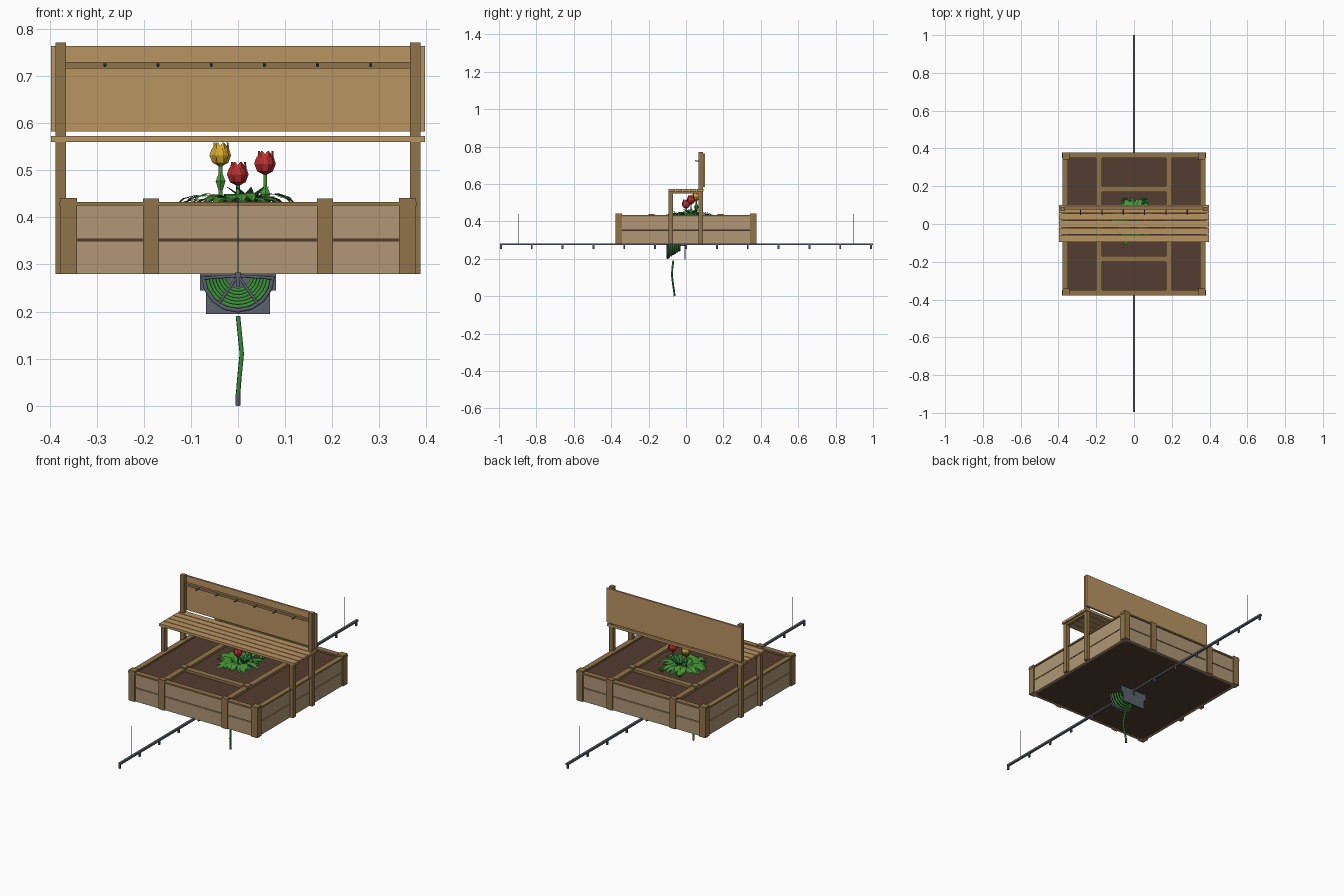
import bpy, bmesh, math, random
from mathutils import Vector, Matrix

random.seed(4)
cube = bpy.data.objects.get("Cube")
if cube:
    bpy.data.objects.remove(cube)


def material(name, r, g, b):
    m = bpy.data.materials.new(name)
    m.use_nodes = True
    col = [(c / 255) ** 2.2 for c in (r, g, b)] + [1]
    m.diffuse_color = col
    m.node_tree.nodes["Principled BSDF"].inputs["Base Color"].default_value = col
    return m


LIGHT = material("light wood", 184, 147, 98)
DARK = material("dark wood", 143, 115, 75)
BOARD = material("pale board", 175, 150, 117)
SOIL = material("soil", 84, 63, 52)
LEAF = material("leaf green", 75, 150, 58)
SHADE = material("deep green", 48, 112, 62)
RED = material("petal red", 190, 52, 52)
YELLOW = material("petal yellow", 215, 170, 50)
STEEL = material("steel", 92, 98, 110)
HOSE = material("hose green", 62, 140, 62)


def finish(name, bm, mat):
    me = bpy.data.meshes.new(name)
    bm.to_mesh(me)
    bm.free()
    me.materials.append(mat)
    ob = bpy.data.objects.new(name, me)
    bpy.context.collection.objects.link(ob)
    return ob


def boxes(name, mat, spans):
    """One object from boxes given as (x range, y range, z range)."""
    bm = bmesh.new()
    for span in spans:
        mid = Vector([(a + b) / 2 for a, b in span])
        size = [abs(b - a) for a, b in span]
        bmesh.ops.create_cube(bm, size=1, matrix=Matrix.Translation(mid) @ Matrix.Diagonal(size + [1]))
    return finish(name, bm, mat)


def around(c, half):
    return (c - half, c + half)


def tube(name, mat, paths, radius, sides=1):
    cu = bpy.data.curves.new(name, "CURVE")
    cu.dimensions = "3D"
    cu.bevel_depth, cu.bevel_resolution, cu.use_fill_caps = radius, sides, True
    for path in paths:
        sp = cu.splines.new("POLY")
        sp.points.add(len(path) - 1)
        for p, co in zip(sp.points, path):
            p.co = (*co, 1)
    ob = bpy.data.objects.new(name, cu)
    bpy.context.collection.objects.link(ob)
    cu.materials.append(mat)
    bpy.ops.object.select_all(action="DESELECT")
    ob.select_set(True)
    bpy.context.view_layer.objects.active = ob
    bpy.ops.object.convert(target="MESH")


def blade(bm, origin, angle, profile, fold):
    """Pointed folded strip; profile lists (reach, height, half width)."""
    turn = Matrix.Translation(origin) @ Matrix.Rotation(angle, 4, "Z")
    rows = [[bm.verts.new(turn @ Vector((r + (fold if s else 0), s * w, z)))
             for s in (-1, 0, 1)] for r, z, w in profile]
    for a, b in zip(rows, rows[1:]):
        for i in range(2):
            bm.faces.new((a[i], b[i], b[i + 1], a[i + 1]))


SIDES = (-1, 1)
BASE, TOP = 0.28, 0.433

# Planter walls: two boards per side with a narrow gap
walls = []
for z in ((BASE, 0.350), (0.354, 0.428)):
    for s in SIDES:
        walls.append(((-0.36, 0.36), around(s * 0.364, 0.007), z))
        walls.append((around(s * 0.364, 0.007), (-0.36, 0.36), z))
boxes("planter_boards", BOARD, walls)
boxes("planter_soil", SOIL, [((-0.356, 0.356), (-0.356, 0.356), (BASE + 0.001, 0.419))])

# Planter posts, rim and inner dividers
boxes("corner_posts", DARK, [(around(a * 0.36, 0.018), around(b * 0.36, 0.018), (BASE, 0.441))
                             for a in SIDES for b in SIDES])
boxes("middle_posts", DARK, [(around(a * 0.185, 0.017), around(b * 0.365, 0.013), (BASE, 0.44))
                             for a in SIDES for b in SIDES])
rim = []
for s in SIDES:
    rim.append(((-0.38, 0.38), around(s * 0.364, 0.014), (0.425, TOP)))
    rim.append((around(s * 0.364, 0.014), (-0.35, 0.35), (0.425, TOP)))
boxes("planter_rim", DARK, rim)
bars = []
for s in SIDES:
    bars.append((around(s * 0.185, 0.015), (-0.35, 0.35), (0.412, 0.432)))
    bars.append(((-0.17, 0.17), around(s * 0.185, 0.015), (0.412, 0.432)))
    bars += [(around(s * 0.185, 0.016), around(t * 0.185, 0.016), (0.42, 0.439)) for t in SIDES]
boxes("planter_dividers", DARK, bars)

# Bench frame
frame = []
for s in SIDES:
    x = around(s * 0.377, 0.011)
    frame.append((x, (-0.093, -0.07), (BASE, 0.56)))
    frame.append((x, (0.068, 0.091), (BASE, 0.772)))
    frame.append((around(s * 0.377, 0.008), (-0.07, 0.07), (0.55, 0.56)))
boxes("bench_frame", DARK, frame)

# Bench seat slats and backrest
boxes("seat_slats", LIGHT, [((-0.397, 0.397), around(-0.077 + i * 0.0385, 0.0175), (0.56, 0.573))
                            for i in range(5)])
boxes("backrest", LIGHT, [((-0.397, 0.397), (0.091, 0.101), (0.583, 0.764))])
boxes("hook_rail", DARK, [((-0.366, 0.366), (0.077, 0.091), (0.717, 0.73))])
hooks = []
for i in range(6):
    x = -0.283 + i * 0.113
    hooks.append([(x, 0.08, 0.724), (x, 0.054, 0.722), (x, 0.05, 0.727)])
tube("hooks", STEEL, hooks, 0.003)

# Watering pipe with drip nozzles and thin end rods
boxes("water_pipe", STEEL, [(around(0, 0.006), (-0.995, 1), (0.273, 0.283))])
boxes("drip_nozzles", STEEL, [(around(0, 0.004), around(-0.99 + i * 0.165, 0.005), (0.253, 0.275))
                              for i in range(13)])
tube("end_rods", STEEL, [[(0, s * 0.896, BASE), (0, s * 0.896, 0.44)] for s in SIDES], 0.0015)


# Hose reel under the planter
def arc(radius, y, n):
    return [(radius * math.cos(t), y, 0.276 + radius * math.sin(t))
            for t in (-math.pi * i / n for i in range(n + 1))]


tube("hose_coil", HOSE, [arc(0.066 - 0.007 * i, -0.09 + 0.011 * i, 12) for i in range(6)], 0.0055)
tube("reel_rim", STEEL, [arc(0.074, -0.098, 8)], 0.005)
spokes = [[(0, -0.1, 0.276), (0.072 * math.cos(t), -0.1, 0.276 + 0.072 * math.sin(t))]
          for t in (-math.radians(d) for d in (4, 55, 125, 176))]
tube("reel_spokes", STEEL, spokes, 0.0035)
boxes("reel_bracket", STEEL, [
    ((-0.068, 0.068), (-0.008, -0.002), (0.195, BASE)),
    (around(0, 0.008), (-0.1, -0.005), (0.268, BASE)),
    *[(around(s * 0.073, 0.008), (-0.008, -0.002), (0.245, BASE)) for s in SIDES]])

# Hanging hose with metal tip
tube("hanging_hose", HOSE, [[(0, -0.068, 0.19), (0.004, -0.073, 0.15), (0.008, -0.075, 0.11),
                             (0.003, -0.069, 0.06), (0, -0.063, 0.022)]], 0.005)
tube("hose_tip", STEEL, [[(0, -0.063, 0.025), (0, -0.061, 0)]], 0.0055)

# Foliage: arching pointed leaves, in two greens
for name, mat, count, lift in (("outer_leaves", LEAF, 26, 0.034), ("inner_leaves", SHADE, 18, 0.026)):
    bm = bmesh.new()
    for i in range(count):
        reach = random.uniform(0.085, 0.13)
        h = lift * random.uniform(0.6, 1)
        blade(bm, Vector((0, 0.012, 0.419)), math.tau * i / count + random.uniform(-0.1, 0.1),
              [(0.015, 0, 0.004), (reach * 0.4, h * 0.9, 0.013), (reach * 0.7, h, 0.015),
               (reach * 0.92, h * 0.75, 0.009), (reach, h * 0.45, 0.0005)], 0.003)
    finish(name, bm, mat)

# Upright tuft in the middle
bm = bmesh.new()
for i in range(9):
    blade(bm, Vector((0.02, 0.03, 0.419)), math.tau * i / 9,
          [(0.004, 0, 0.006), (0.02, 0.03, 0.011), (0.045, 0.046, 0.0005)], 0.002)
finish("centre_tuft", bm, SHADE)


# Tulips: stem, optional leafy bulb, and two rings of petals
def tulip(name, mat, x, y, low, bulb):
    tube(name + "_stem", LEAF, [[(x, y, 0.415), (x, y, low + 0.006)]], 0.004)
    bm = bmesh.new()
    for ring, count in ((1, 3), (0.88, 3)):
        for i in range(count):
            blade(bm, Vector((x, y, low)), math.tau * i / count + (0 if ring == 1 else math.pi / 3),
                  [(0.002, 0, 0.003), (0.014 * ring, 0.008, 0.014), (0.02 * ring, 0.024, 0.018),
                   (0.018 * ring, 0.037, 0.014), (0.017 * ring, 0.051, 0.0008)], -0.004)
    finish(name + "_petals", bm, mat)
    if bulb:
        bm = bmesh.new()
        for z, r1, r2, d in ((bulb + 0.01, 0.005, 0.012, 0.02), (bulb + 0.03, 0.012, 0.003, 0.02)):
            bmesh.ops.create_cone(bm, cap_ends=True, segments=6, radius1=r1, radius2=r2, depth=d,
                                  matrix=Matrix.Translation((x, y, z)))
        finish(name + "_bud_leaf", bm, LEAF)


tulip("yellow_tulip", YELLOW, -0.037, 0.055, 0.508, 0.457)
tulip("front_red_tulip", RED, 0, 0, 0.467, None)
tulip("side_red_tulip", RED, 0.058, 0.027, 0.49, 0.43)

# Small sprouts behind the bench
for n, x in enumerate((-0.05, 0.055)):
    bm = bmesh.new()
    for i in range(5):
        blade(bm, Vector((x, 0.122, 0.419)), math.tau * i / 5,
              [(0.002, 0, 0.004), (0.014, 0.016, 0.008), (0.024, 0.018, 0.0005)], 0.002)
    finish("back_sprout_%d" % (n + 1), bm, LEAF)
